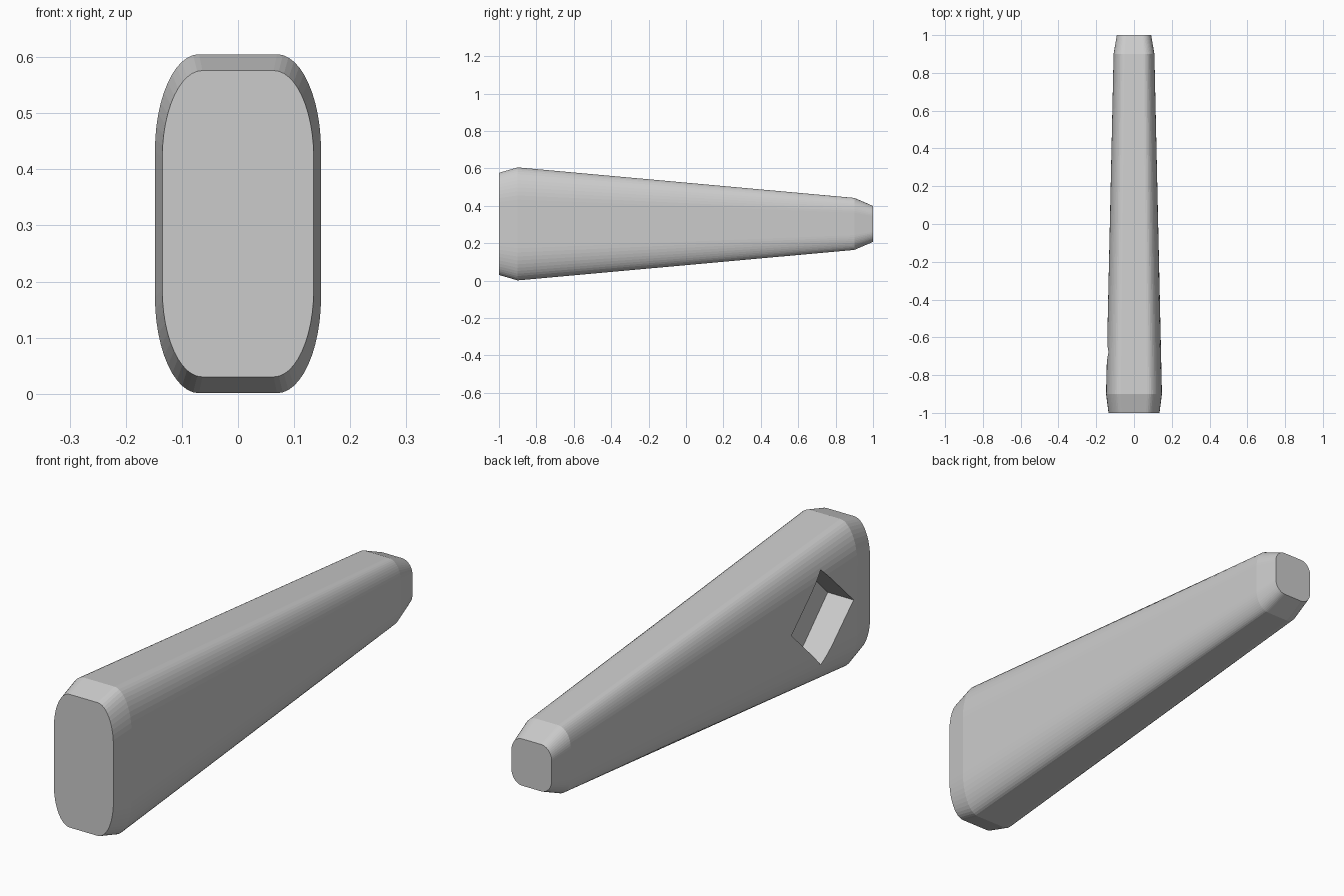
import bpy, bmesh, math
from mathutils import Matrix

if "Cube" in bpy.data.objects:
    bpy.data.objects.remove(bpy.data.objects["Cube"])

CZ = 0.303   # height of the long axis
SEG = 12     # segments per rounded corner


def section(hw, hh):
    """Rounded-rectangle outline with elliptical corners."""
    rx, rz = hw * 0.53, hh * 0.57
    pts = []
    for q, (sx, sz) in enumerate([(1, 1), (-1, 1), (-1, -1), (1, -1)]):
        for i in range(SEG + 1):
            a = math.pi / 2 * (q + i / SEG)
            pts.append((sx * (hw - rx) + rx * math.cos(a),
                        CZ + sz * (hh - rz) + rz * math.sin(a)))
    return pts


def finish(bm, name):
    bmesh.ops.recalc_face_normals(bm, faces=bm.faces)
    me = bpy.data.meshes.new(name)
    bm.to_mesh(me)
    bm.free()
    ob = bpy.data.objects.new(name, me)
    bpy.context.collection.objects.link(ob)
    return ob


# tapered handle with chamfered ends: (y, half width, half height)
bm = bmesh.new()
rings = []
for y, hw, hh in [(-1, 0.135, 0.273), (-0.9, 0.148, 0.302),
                  (0.9, 0.108, 0.139), (1, 0.091, 0.096)]:
    rings.append([bm.verts.new((x, y, z)) for x, z in section(hw, hh)])
for a, b in zip(rings, rings[1:]):
    for i in range(len(a)):
        j = (i + 1) % len(a)
        bm.faces.new((a[i], a[j], b[j], b[i]))
bm.faces.new(rings[0])
bm.faces.new(rings[-1])
handle = finish(bm, "tapered_handle")

# diamond socket cut into the left side
bm = bmesh.new()
bmesh.ops.create_cone(bm, cap_ends=True, segments=4, radius1=0.195, radius2=0.195, depth=0.3)
side = max(v.co.x for v in bm.verts) < 0.18   # put corners on the axes
turn = Matrix.Rotation(math.pi / 4 if side else 0, 4, 'Z')
bm.transform(Matrix.Translation((-0.18, -0.68, CZ)) @ Matrix.Rotation(math.pi / 2, 4, 'Y') @ turn)
cutter = finish(bm, "socket_cutter")
cutter.hide_render = True
cutter.hide_viewport = False
cutter.display_type = 'WIRE'

mod = handle.modifiers.new("socket", 'BOOLEAN')
mod.operation = 'DIFFERENCE'
mod.solver = 'EXACT'
mod.object = cutter

# apply the cut and drop the helper
bpy.context.view_layer.objects.active = handle
handle.select_set(True)
bpy.ops.object.modifier_apply(modifier=mod.name)
bpy.data.objects.remove(cutter)
